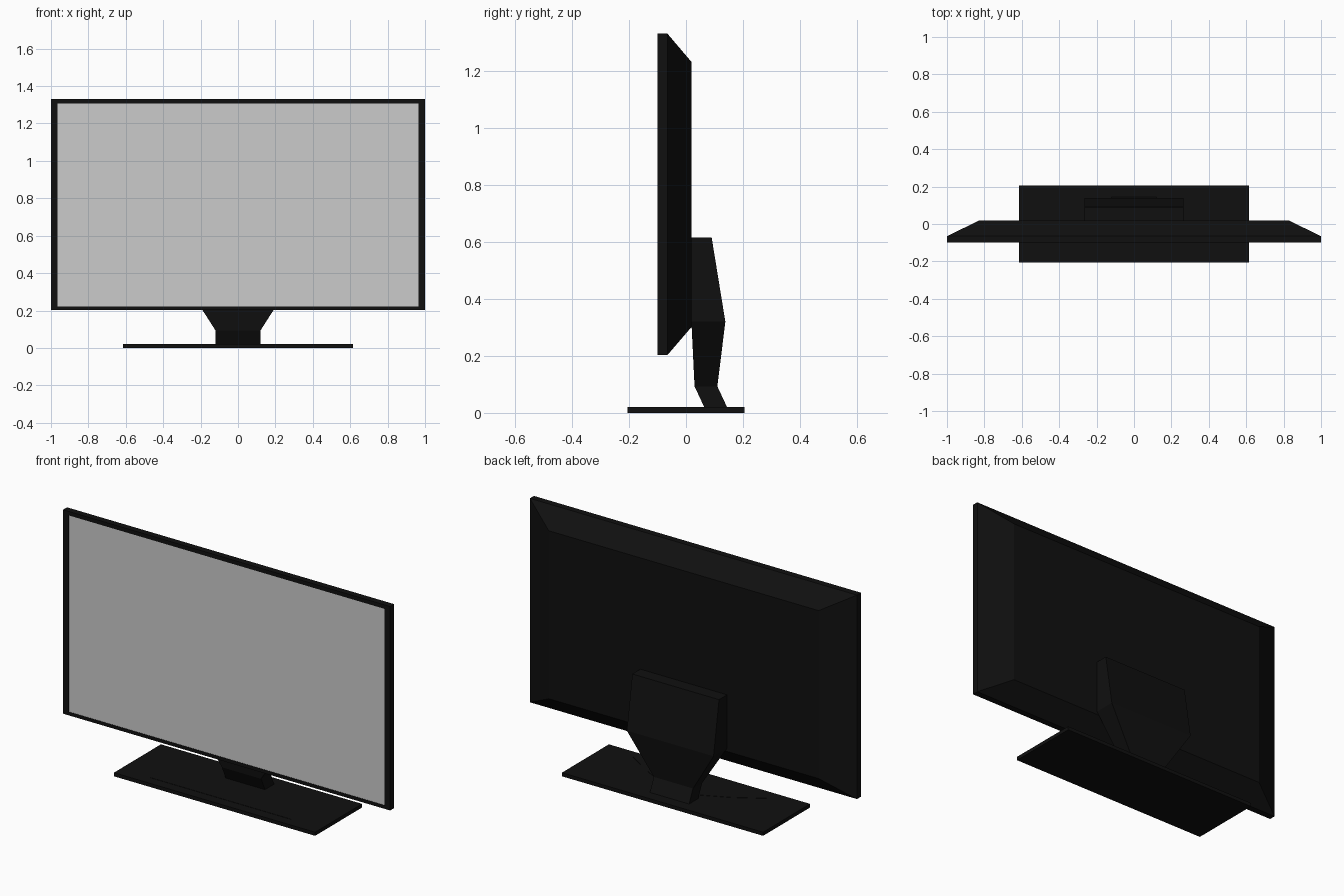
import bpy, bmesh

if "Cube" in bpy.data.objects:
    bpy.data.objects.remove(bpy.data.objects["Cube"])


def black_material():
    m = bpy.data.materials.new("black_plastic")
    m.diffuse_color = (0.005, 0.005, 0.005, 1)
    m.use_nodes = True
    m.node_tree.nodes["Principled BSDF"].inputs["Base Color"].default_value = m.diffuse_color
    return m


BLACK = black_material()


def finish(name, bm, mat=BLACK, fix=True):
    if fix:
        bmesh.ops.recalc_face_normals(bm, faces=bm.faces)
    me = bpy.data.meshes.new(name)
    bm.to_mesh(me)
    bm.free()
    if mat:
        me.materials.append(mat)
    ob = bpy.data.objects.new(name, me)
    bpy.context.collection.objects.link(ob)
    return ob


def loft(name, rings):
    """Skin a stack of equal-length point rings and cap both ends."""
    bm = bmesh.new()
    loops = [[bm.verts.new(p) for p in r] for r in rings]
    for a, b in zip(loops, loops[1:]):
        n = len(a)
        for i in range(n):
            j = (i + 1) % n
            bm.faces.new((a[i], a[j], b[j], b[i]))
    bm.faces.new(loops[0])
    bm.faces.new(loops[-1])
    return finish(name, bm)


def upright(hx, z0, z1, y):
    return [(-hx, y, z0), (hx, y, z0), (hx, y, z1), (-hx, y, z1)]


def flat(hx, y0, y1, z):
    return [(-hx, y0, z), (hx, y0, z), (hx, y1, z), (-hx, y1, z)]


# Housing: recessed bezel in front, chamfered back
loft("housing", [
    upright(0.965, 0.222, 1.308, -0.096),
    upright(0.965, 0.222, 1.308, -0.1),
    upright(1.0, 0.203, 1.33, -0.1),
    upright(1.0, 0.203, 1.33, -0.065),
    upright(0.825, 0.302, 1.23, 0.02),
])

# Screen sheet inside the bezel
bm = bmesh.new()
bm.faces.new([bm.verts.new(p) for p in upright(0.965, 0.222, 1.308, -0.098)])
finish("screen", bm, None, False)

# Stand neck: half width, front y, back y, height
loft("neck", [flat(*s) for s in (
    (0.12, 0.065, 0.145, 0.018),
    (0.12, 0.03, 0.11, 0.093),
    (0.265, 0.019, 0.138, 0.32),
    (0.265, 0.019, 0.09, 0.615),
)])

# Base plate
loft("base", [flat(0.615, -0.205, 0.205, z) for z in (0.0, 0.02)])

# Shallow arched relief on the base
half = [(0.43, -0.15), (0.25, -0.04), (0.1, 0.03)]
arch = half + [(-x, y) for x, y in reversed(half)]
loft("base_relief", [[(x, y, z) for x, y in arch] for z in (0.018, 0.0215)])
